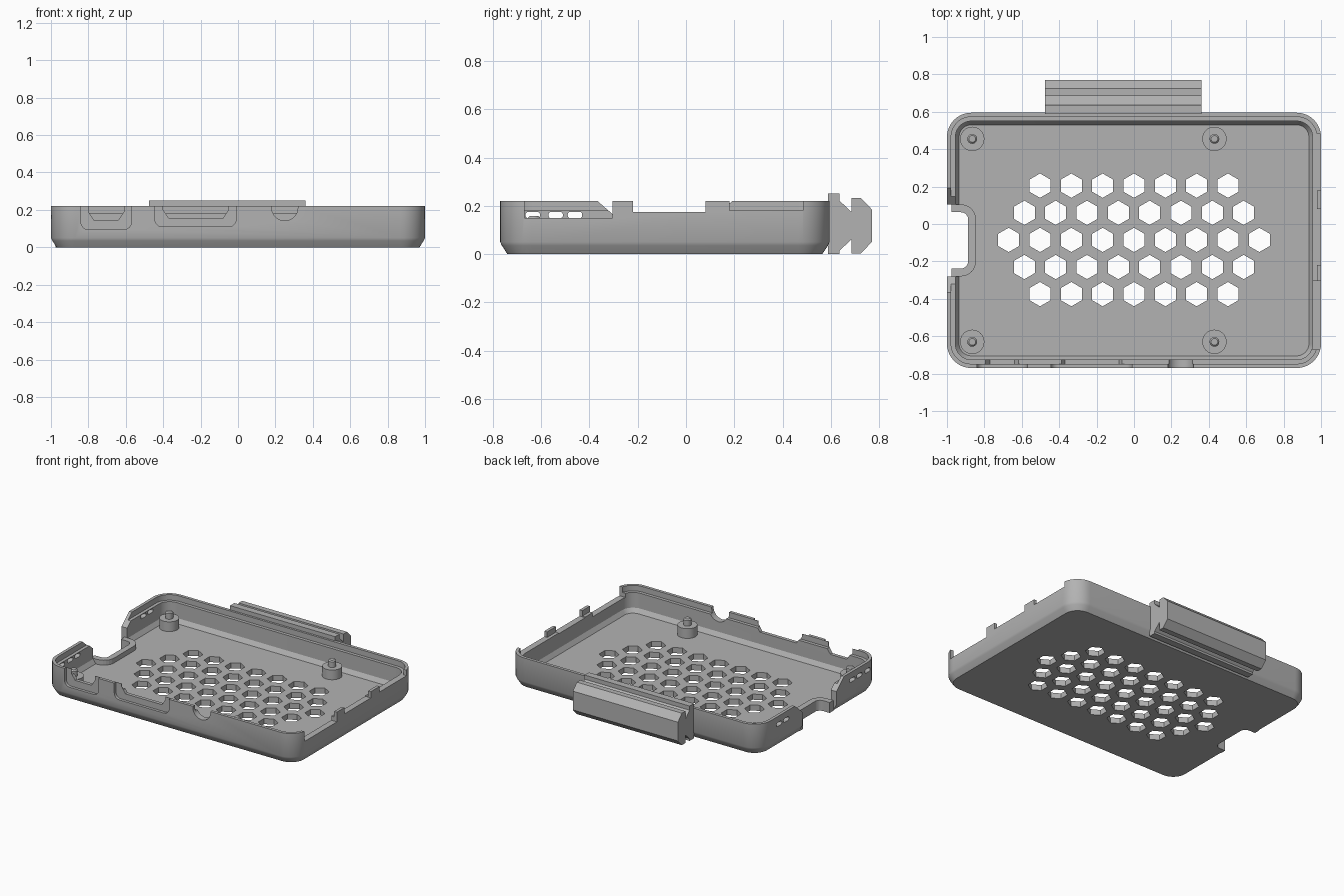
import bpy, bmesh
from math import sin, cos, pi, radians
from mathutils import Vector

if "Cube" in bpy.data.objects:
    bpy.data.objects.remove(bpy.data.objects["Cube"])

grey = bpy.data.materials.new("plain grey")
grey.use_nodes = True
colour = (0.45, 0.45, 0.45, 1)
grey.diffuse_color = colour
grey.node_tree.nodes["Principled BSDF"].inputs["Base Color"].default_value = colour

X, Y0, Y1, TOP, FLOOR = 1.0, -0.77, 0.595, 0.22, 0.04


def make_object(name, bm):
    bmesh.ops.recalc_face_normals(bm, faces=bm.faces)
    mesh = bpy.data.meshes.new(name)
    bm.to_mesh(mesh)
    bm.free()
    mesh.materials.append(grey)
    ob = bpy.data.objects.new(name, mesh)
    bpy.context.collection.objects.link(ob)
    return ob


def loft(bm, rings):
    """Skin a list of rings, closing both ends."""
    loops = [[bm.verts.new(p) for p in r] for r in rings]
    for a, b in zip(loops, loops[1:]):
        for i in range(len(a)):
            j = (i + 1) % len(a)
            bm.faces.new((a[i], a[j], b[j], b[i]))
    bm.faces.new(loops[0])
    bm.faces.new(loops[-1])


def prism(bm, pts, axis, lo, hi):
    """Extrude a 2D outline along an axis; the outline uses the other two axes in order."""
    def place(p, h):
        c = list(p)
        c.insert("xyz".index(axis), h)
        return Vector(c)
    loft(bm, [[place(p, h) for p in pts] for h in (lo, hi)])


def rect(a0, a1, b0, b1):
    return [(a0, b0), (a1, b0), (a1, b1), (a0, b1)]


def circle(a, b, r, n=32, start=0.0):
    return [(a + r * cos(start + 2 * pi * i / n), b + r * sin(start + 2 * pi * i / n)) for i in range(n)]


def rounded(a0, a1, b0, b1, r, n=6):
    pts = []
    for k, (a, b) in enumerate(((a1 - r, b1 - r), (a0 + r, b1 - r), (a0 + r, b0 + r), (a1 - r, b0 + r))):
        for i in range(n + 1):
            t = (k + i / n) * pi / 2
            pts.append((a + r * cos(t), b + r * sin(t)))
    return pts


def case_ring(inset, z):
    return [(x, y, z) for x, y in rounded(-X + inset, X - inset, Y0 + inset, Y1 - inset, 0.13 - inset, 10)]


def smooth(ob):
    bpy.ops.object.select_all(action="DESELECT")
    ob.select_set(True)
    bpy.context.view_layer.objects.active = ob
    bpy.ops.object.shade_smooth_by_angle(angle=radians(25))


def cut(ob, bm):
    """Subtract the closed shapes in bm from ob and drop the cutter."""
    cutter = make_object("cutter", bm)
    cutter.hide_render = True
    mod = ob.modifiers.new("cut", "BOOLEAN")
    mod.operation, mod.solver, mod.object, mod.use_self = "DIFFERENCE", "EXACT", cutter, True
    bpy.context.view_layer.objects.active = ob
    bpy.ops.object.modifier_apply(modifier=mod.name)
    bpy.data.objects.remove(cutter)


# Tray with chamfered base and stepped rim
bm = bmesh.new()
loft(bm, [case_ring(i, z) for i, z in (
    (0.03, 0), (0.007, 0.035), (0, 0.05), (0, TOP), (0.022, TOP), (0.022, 0.18),
    (0.045, 0.18), (0.045, 0.07), (0.065, FLOOR))])
tray = make_object("tray", bm)

# Hexagonal vents
bm = bmesh.new()
for row in range(-2, 3):
    count = 9 - abs(row)
    for k in range(count):
        prism(bm, circle((k - (count - 1) / 2) * 0.1675, -0.085 + row * 0.145, 0.065, 6, pi / 6), "z", -0.1, 0.1)
cut(tray, bm)

# Shallow recesses around the front ports
bm = bmesh.new()
prism(bm, rounded(-0.84, -0.57, 0.095, 0.3, 0.04), "y", -0.9, Y0 + 0.02)
prism(bm, rounded(-0.445, -0.01, 0.11, 0.3, 0.04), "y", -0.9, Y0 + 0.02)
cut(tray, bm)

# Front port openings, side windows, left-hand small holes
bm = bmesh.new()
for a, b, z in ((-0.80, -0.61, 0.145), (-0.40, -0.05, 0.155)):
    prism(bm, [(a, 0.3), (a, z + 0.045), (a + 0.03, z), (b - 0.03, z), (b, z + 0.045), (b, 0.3)], "y", -0.9, -0.68)
prism(bm, circle(0.25, 0.212, 0.07), "y", -0.9, -0.68)
for a, b, z in ((-0.67, -0.305, 0.15), (-0.22, 0.08, 0.175), (0.18, 0.485, 0.18)):
    prism(bm, rect(a, b, z, 0.3), "x", 0.92, 1.1)
for y in (-0.635, -0.54, -0.46, 0.29, 0.37):
    prism(bm, rounded(y - 0.03, y + 0.03, 0.148, 0.175, 0.012, 4), "x", -1.1, -0.9)
cut(tray, bm)


# Card notch through the side wall and floor
def u_path(inset, x_start):
    a, b, x, r = -0.28 + inset, 0.105 - inset, -0.845 - inset, 0.08 - inset
    pts = [(x_start, a)]
    for k, cy in ((-1, a + r), (0, b - r)):
        for i in range(7):
            t = (k + i / 6) * pi / 2
            pts.append((x - r + r * cos(t), cy + r * sin(t)))
    return pts + [(x_start, b)]


bm = bmesh.new()
prism(bm, u_path(0, -1.1), "z", -0.1, 0.4)
cut(tray, bm)
bm = bmesh.new()
prism(bm, [(-0.39, 0.24), (-0.275, 0.14), (0.10, 0.14), (0.215, 0.24)], "x", -1.1, -0.9)
cut(tray, bm)
smooth(tray)

bm = bmesh.new()
prism(bm, u_path(0, -0.975) + u_path(0.042, -0.975)[::-1], "z", 0.0, 0.075)
make_object("notch_rim", bm)

# Standoffs with locating pins
for i, (x, y) in enumerate((x, y) for x in (-0.865, 0.43) for y in (-0.63, 0.455)):
    bm = bmesh.new()
    loft(bm, [[(a, b, z) for a, b in circle(x, y, r)] for r, z in (
        (0.065, FLOOR - 0.01), (0.065, 0.11), (0.026, 0.11), (0.026, 0.15), (0.018, 0.158))])
    smooth(make_object("standoff_%d" % (i + 1), bm))

# Rear mounting rail
bm = bmesh.new()
half = [(0.585, 0.125), (0.64, 0.105), (0.685, 0.06), (0.725, 0.115), (0.77, 0.07)]
prism(bm, [(0.588, 0.0), (0.637, 0.0), (0.637, 0.015), (0.685, 0.06), (0.685, 0.003), (0.725, 0.003), (0.77, 0.05),
           (0.77, 0.185), (0.725, 0.232), (0.685, 0.232), (0.685, 0.175), (0.637, 0.22), (0.637, 0.25), (0.588, 0.25)],
      "x", -0.475, 0.36)
make_object("rear_rail", bm)
